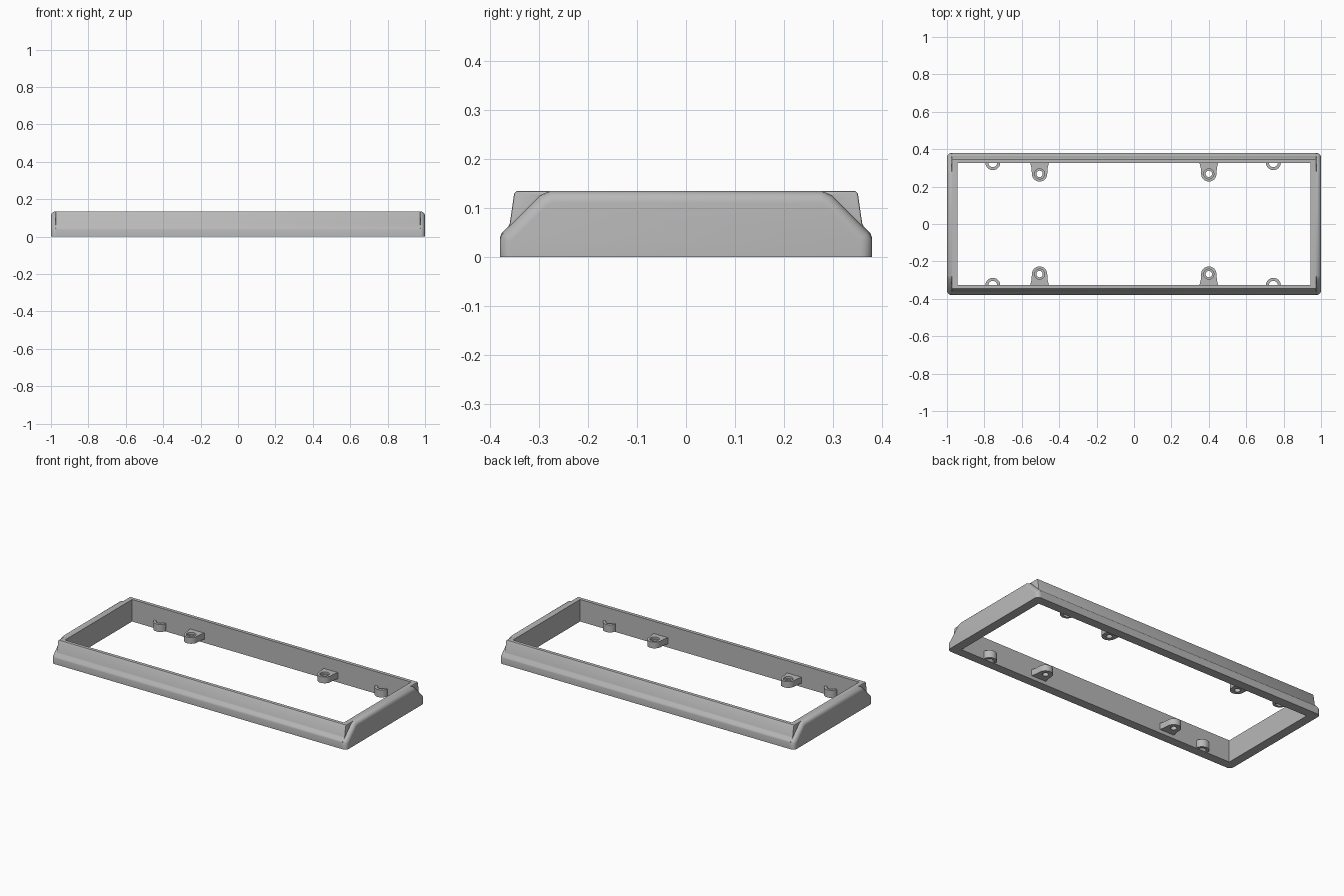
import bpy, bmesh, math

if "Cube" in bpy.data.objects:
    bpy.data.objects.remove(bpy.data.objects["Cube"])

grey = bpy.data.materials.new("satin_grey")
grey.use_nodes = True
grey.diffuse_color = (0.48, 0.48, 0.48, 1)
grey.node_tree.nodes["Principled BSDF"].inputs["Base Color"].default_value = (0.48, 0.48, 0.48, 1)


def link(name, mesh):
    ob = bpy.data.objects.new(name, mesh)
    bpy.context.collection.objects.link(ob)
    if not mesh.materials:
        mesh.materials.append(grey)
    return ob


def prism(name, half, half_len):
    """Mirror a half profile in y/z and extrude it along x."""
    pts = half + [(-y, z) for y, z in reversed(half)]
    bm = bmesh.new()
    face = bm.faces.new([bm.verts.new((-half_len, y, z)) for y, z in pts])
    ext = bmesh.ops.extrude_face_region(bm, geom=[face])
    verts = [v for v in ext["geom"] if isinstance(v, bmesh.types.BMVert)]
    bmesh.ops.translate(bm, verts=verts, vec=(2 * half_len, 0, 0))
    bmesh.ops.recalc_face_normals(bm, faces=bm.faces)
    return name, bm


def round_edges(bm, rule, radius, segments):
    edges = [e for e in bm.edges if rule(e.verts[0].co, e.verts[1].co)]
    bmesh.ops.bevel(bm, geom=edges, offset=radius, segments=segments,
                    profile=0.5, affect='EDGES', clamp_overlap=True)


def finish(name, bm):
    mesh = bpy.data.meshes.new(name)
    bm.to_mesh(mesh)
    bm.free()
    return link(name, mesh)


def bake(ob):
    deps = bpy.context.evaluated_depsgraph_get()
    mesh = bpy.data.meshes.new_from_object(ob.evaluated_get(deps))
    ob.modifiers.clear()
    ob.data = mesh


def smooth(ob):
    bpy.ops.object.select_all(action='DESELECT')
    ob.select_set(True)
    bpy.context.view_layer.objects.active = ob
    bpy.ops.object.shade_smooth_by_angle(angle=math.radians(35))


# Long rails: stepped section, softened along its length
name, bm = prism("frame", [(0.376, 0), (0.38, 0.005), (0.38, 0.04), (0.377, 0.048),
                           (0.364, 0.061), (0.36, 0.068), (0.351, 0.13), (0.346, 0.135)], 0.975)
round_edges(bm, lambda a, b: abs(a.x - b.x) < 1e-5 and min(a.z, b.z) > 0.045, 0.006, 2)
frame = finish(name, bm)

# End caps: chamfered outline with a generous rounded rim
name, bm = prism("end_caps", [(0.38, 0), (0.38, 0.038), (0.374, 0.049), (0.297, 0.126),
                              (0.276, 0.135)], 1.0)
round_edges(bm, lambda a, b: abs(a.x - b.x) < 1e-5 and max(a.z, b.z) > 0.001, 0.024, 5)
caps = finish(name, bm)

# Central opening
bpy.ops.mesh.primitive_cube_add(size=1, location=(0, 0, 0.07))
opening = bpy.context.object
opening.name = "opening_cutter"
opening.scale = (1.89, 0.65, 0.4)
opening.data.materials.append(grey)

for other, operation in ((caps, 'UNION'), (opening, 'DIFFERENCE')):
    mod = frame.modifiers.new(operation.lower(), 'BOOLEAN')
    mod.object, mod.operation, mod.solver = other, operation, 'EXACT'
bake(frame)
for helper in (caps, opening):
    bpy.data.objects.remove(helper)
smooth(frame)


def circle(x, y, r, n=28):
    return [(x + r * math.cos(2 * math.pi * i / n), y + r * math.sin(2 * math.pi * i / n))
            for i in range(n)]


def plate(name, outlines, low, high):
    """Flat plate with holes, from filled outlines."""
    cu = bpy.data.curves.new(name, 'CURVE')
    cu.dimensions, cu.fill_mode = '2D', 'BOTH'
    cu.extrude = (high - low) / 2
    for pts in outlines:
        sp = cu.splines.new('POLY')
        sp.points.add(len(pts) - 1)
        for p, (x, y) in zip(sp.points, pts):
            p.co = (x, y, 0, 1)
        sp.use_cyclic_u = True
    temp = link(name + "_outline", cu)
    deps = bpy.context.evaluated_depsgraph_get()
    mesh = bpy.data.meshes.new_from_object(temp.evaluated_get(deps))
    bpy.data.objects.remove(temp)
    ob = link(name, mesh)
    ob.location.z = (low + high) / 2
    smooth(ob)


def tab_outline(x, y, side):
    """Round nose flaring out to the rail wall."""
    arc = [(x + 0.041 * math.cos(a), y - side * 0.041 * math.sin(a))
           for a in (math.pi * i / 16 for i in range(17))]
    root = [(0.043, 0.03), (0.05, 0.06), (0.05, 0.07)]
    return (arc + [(x - w, y + side * d) for w, d in root]
            + [(x + w, y + side * d) for w, d in reversed(root)])


# Screw tabs and round bosses on both long rails
for side, end in ((1, "back"), (-1, "front")):
    for x, hand in ((-0.505, "right"), (0.4, "left")):
        y = side * 0.268
        tab = tab_outline(x, y, side)
        plate(f"{end}_{hand}_tab", [tab, circle(x, y, 0.017)], 0.022, 0.048)
        plate(f"{end}_{hand}_tab_recess", [tab, circle(x, y, 0.027)], 0.048, 0.06)
    for x, hand in ((-0.755, "right"), (0.745, "left")):
        y = side * 0.328
        plate(f"{end}_{hand}_boss", [circle(x, y, 0.04), circle(x, y, 0.024)], 0.004, 0.05)
